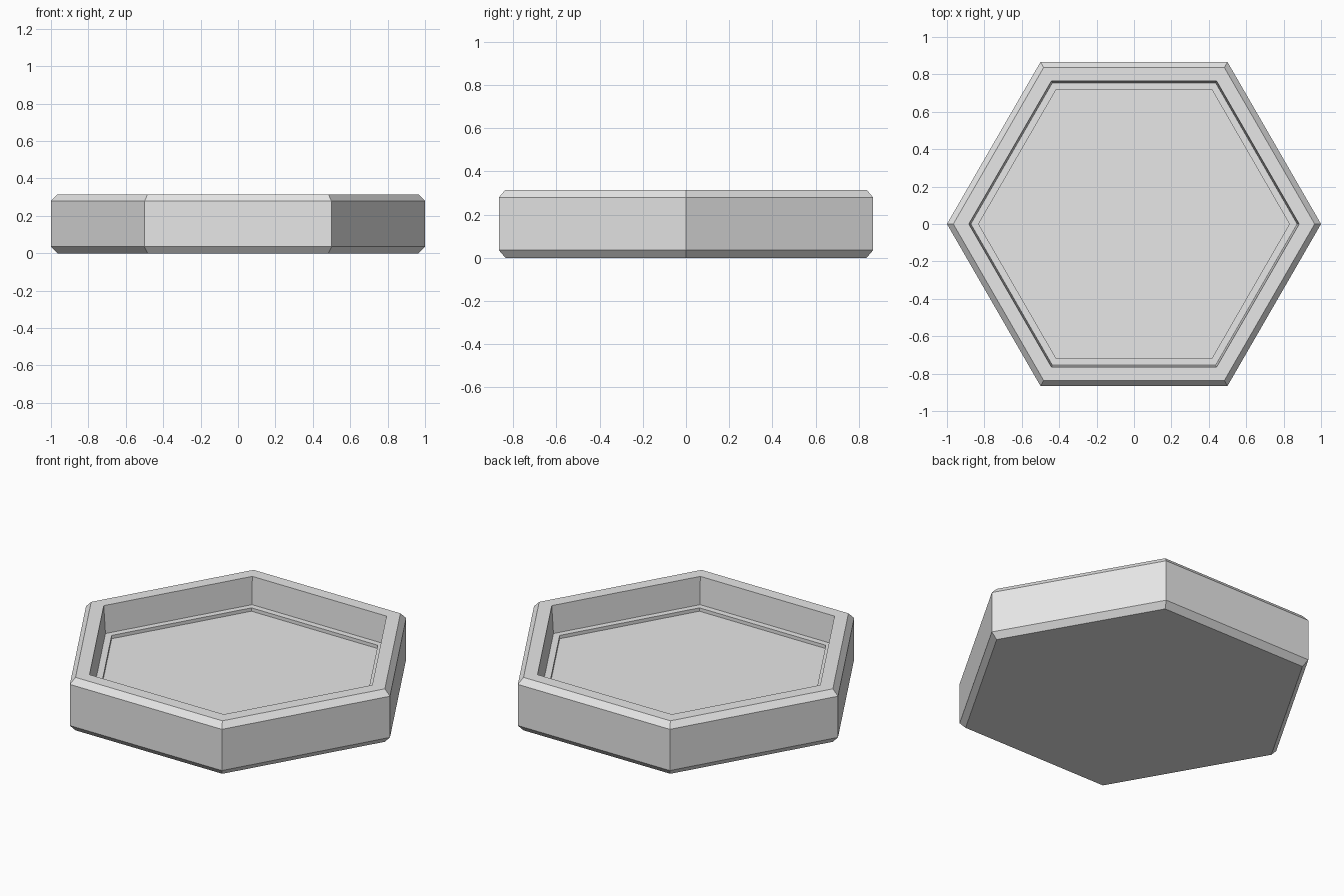
import bpy
import bmesh
from math import cos, sin, pi

cube = bpy.data.objects.get("Cube")
if cube:
    bpy.data.objects.remove(cube, do_unlink=True)

# Single plain material
grey = bpy.data.materials.new("light grey")
grey.use_nodes = True
colour = (0.8, 0.8, 0.8, 1)
grey.diffuse_color = colour
grey.node_tree.nodes["Principled BSDF"].inputs["Base Color"].default_value = colour

SIDES = 6

# Section from the underside, over the rim and down to the floor: (corner radius, z)
PROFILE = [
    (0.966, 0.0),    # underside
    (1.0, 0.035),    # lower chamfer
    (1.0, 0.28),     # outer wall
    (0.966, 0.315),  # upper chamfer
    (0.883, 0.315),  # rim
    (0.872, 0.152),  # slightly tapered inner wall
    (0.831, 0.152),  # ledge
    (0.831, 0.132),  # step down to the floor
]


def lathe_polygon(name, profile, sides):
    """Closed solid made of polygon rings joined in profile order."""
    bm = bmesh.new()
    rings = [[bm.verts.new((r * cos(2 * pi * i / sides), r * sin(2 * pi * i / sides), z))
              for i in range(sides)] for r, z in profile]
    for low, high in zip(rings, rings[1:]):
        for i in range(sides):
            j = (i + 1) % sides
            bm.faces.new((low[i], low[j], high[j], high[i]))
    bm.faces.new(rings[0][::-1])
    bm.faces.new(rings[-1])
    bmesh.ops.recalc_face_normals(bm, faces=bm.faces)
    mesh = bpy.data.meshes.new(name)
    bm.to_mesh(mesh)
    bm.free()
    mesh.materials.append(grey)
    obj = bpy.data.objects.new(name, mesh)
    bpy.context.collection.objects.link(obj)
    return obj


lathe_polygon("hexagonal_tray", PROFILE, SIDES)
